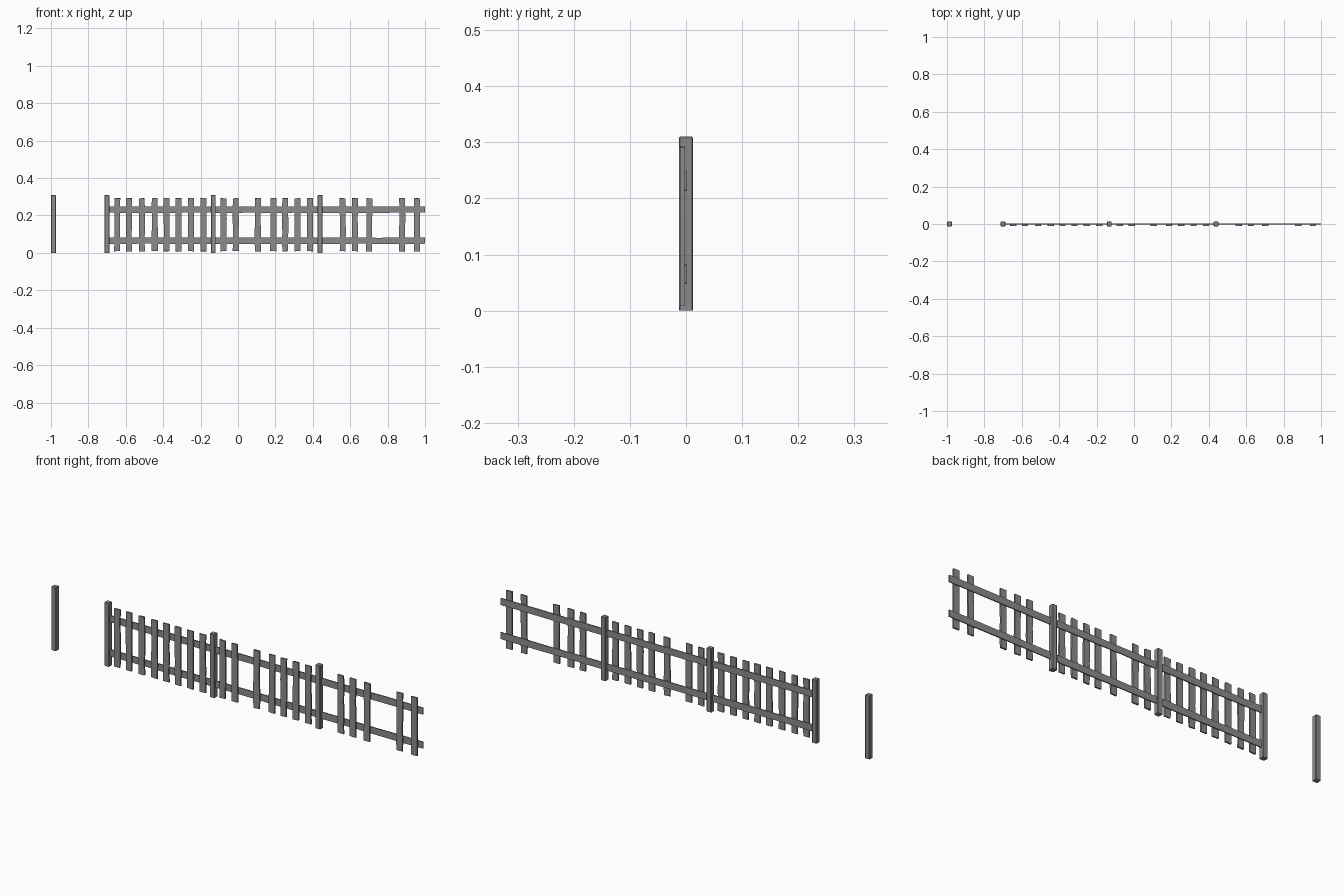
import bpy, bmesh, random

if "Cube" in bpy.data.objects:
    bpy.data.objects.remove(bpy.data.objects["Cube"])

random.seed(4)

wood = bpy.data.materials.new("dark_wood")
wood.diffuse_color = (0.26, 0.26, 0.26, 1)
wood.use_nodes = True
wood.node_tree.nodes["Principled BSDF"].inputs["Base Color"].default_value = wood.diffuse_color


def board(name, lo, hi, axis=2, cuts=0, jitter=0.0, bevel=0.0):
    """Box from lo to hi, cut into rings along axis, optionally worn or bevelled."""
    bm = bmesh.new()
    a, b = [i for i in range(3) if i != axis]
    rings = []
    for k in range(cuts + 2):
        t = k / (cuts + 1)
        if 0 < k <= cuts:
            t += random.uniform(-0.3, 0.3) / (cuts + 1)
        ring = []
        dl, dr = random.uniform(-jitter, jitter), random.uniform(-jitter, jitter)
        for u, v in ((0, 0), (1, 0), (1, 1), (0, 1)):
            co = [0, 0, 0]
            co[axis] = lo[axis] + (hi[axis] - lo[axis]) * t
            co[a] = hi[a] if u else lo[a]
            co[b] = hi[b] if v else lo[b]
            # wear the long edges only, keeping the thickness (y) constant
            if axis == 2:
                co[0] += dr if u else dl
                if k in (0, cuts + 1):
                    co[2] += random.uniform(-jitter, jitter)
            else:
                co[2] += dr if v else dl
            ring.append(bm.verts.new(co))
        rings.append(ring)
    for r0, r1 in zip(rings, rings[1:]):
        for i in range(4):
            j = (i + 1) % 4
            bm.faces.new((r0[i], r0[j], r1[j], r1[i]))
    bm.faces.new(rings[0])
    bm.faces.new(rings[-1])
    bmesh.ops.recalc_face_normals(bm, faces=bm.faces)
    if bevel:
        edges = [e for e in bm.edges if max(v.co.z for v in e.verts) > lo[2] + 0.01]
        bmesh.ops.bevel(bm, geom=edges, offset=bevel, segments=1, affect='EDGES')
    mesh = bpy.data.meshes.new(name)
    bm.to_mesh(mesh)
    bm.free()
    mesh.materials.append(wood)
    ob = bpy.data.objects.new(name, mesh)
    bpy.context.collection.objects.link(ob)
    return ob


# square posts with softened edges, including the lone gate post
posts = [-0.987, -0.701, -0.132, 0.439]
for x in posts:
    board("post", (x - 0.013, -0.0128, 0), (x + 0.013, 0.0128, 0.31), bevel=0.0025)

# two rails per bay
ends = posts[1:] + [1.0]
for x0, x1 in zip(ends, ends[1:]):
    for z in (0.065, 0.231):
        board("rail", (x0, -0.003, z - 0.0165), (x1, 0.002, z + 0.0165),
              axis=0, cuts=4, jitter=0.0007)

# worn pickets on the front of the rails, with some missing
pickets = [-0.646, -0.583, -0.514, -0.445, -0.382, -0.318, -0.252, -0.185,
           -0.077, -0.012, 0.106, 0.189, 0.252, 0.318, 0.385,
           0.560, 0.625, 0.702, 0.878, 0.957]
for x in pickets:
    board("picket", (x - 0.0158, -0.0105, 0.009), (x + 0.0158, -0.003, 0.292),
          cuts=4, jitter=0.0012)
